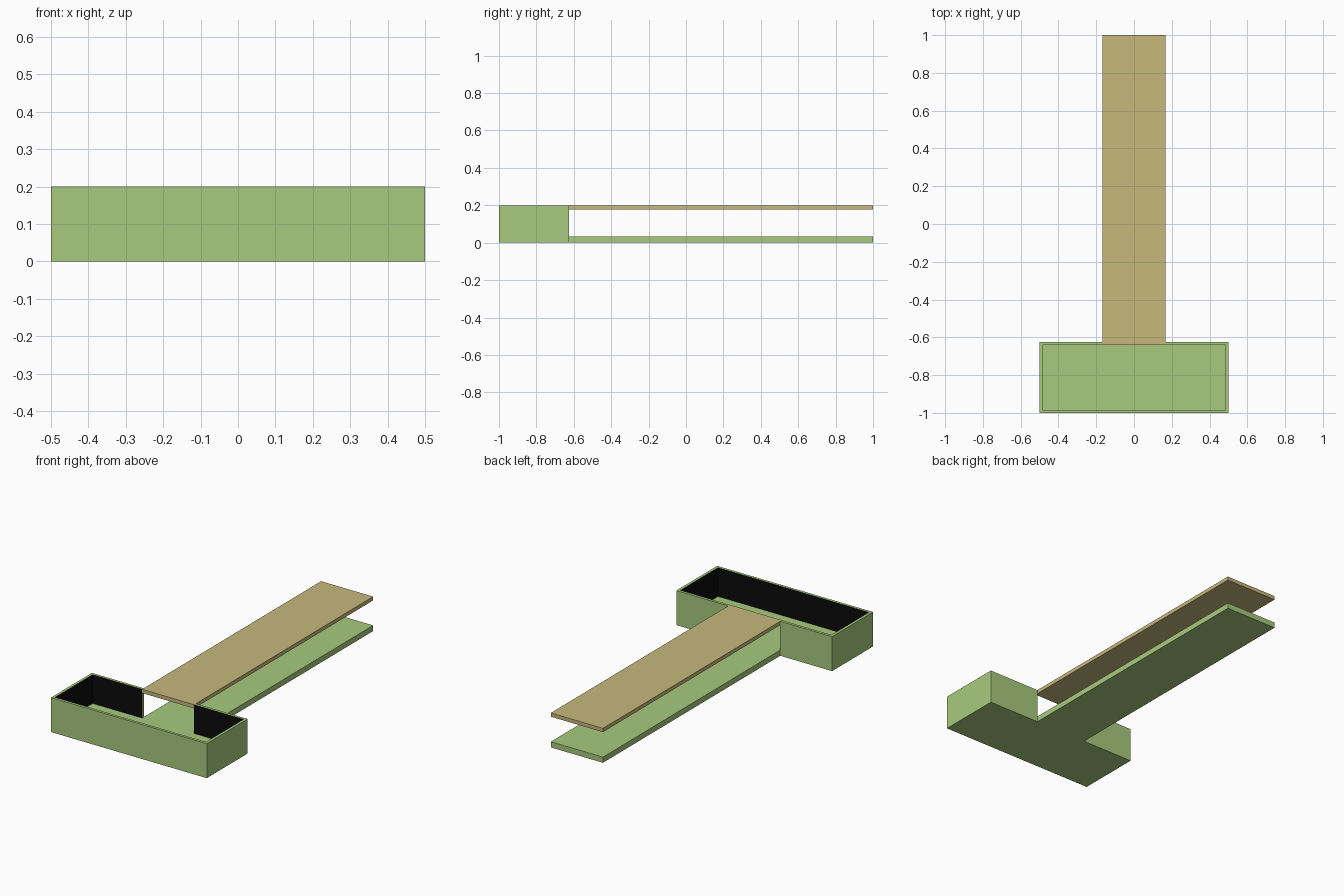
import bpy, bmesh

if "Cube" in bpy.data.objects:
    bpy.data.objects.remove(bpy.data.objects["Cube"])

W, XO, XI = 0.167, 0.5, 0.484            # half widths: stem, head outside, head inside
YF, YB, YE = -1.0, -0.625, 1.0           # head front, head back, stem end
T = XO - XI                              # wall thickness
FLOOR, LID, TOP = 0.033, 0.178, 0.2      # floor top, lid underside, full height


def material(name, rgb):
    m = bpy.data.materials.new(name)
    m.diffuse_color = (*rgb, 1)
    m.use_nodes = True
    m.node_tree.nodes["Principled BSDF"].inputs["Base Color"].default_value = m.diffuse_color
    return m


green = material("green", (0.39, 0.59, 0.21))
tan = material("tan", (0.57, 0.48, 0.20))
black = material("black", (0.003, 0.003, 0.003))


def finish(bm, name, mats):
    me = bpy.data.meshes.new(name)
    bm.to_mesh(me)
    bm.free()
    for m in mats:
        me.materials.append(m)
    ob = bpy.data.objects.new(name, me)
    bpy.context.collection.objects.link(ob)
    return ob


def cap(bm, pts, z, up=True):
    f = bm.faces.new([bm.verts.new((x, y, z)) for x, y in pts])
    f.normal_update()
    if (f.normal.z > 0) != up:
        f.normal_flip()


def walls(bm, path, z0, z1, mat=0):
    for (ax, ay), (bx, by) in zip(path, path[1:]):
        f = bm.faces.new([bm.verts.new(p) for p in
                          ((ax, ay, z0), (bx, by, z0), (bx, by, z1), (ax, ay, z1))])
        f.material_index = mat


head = [(-W, YB), (-XO, YB), (-XO, YF), (XO, YF), (XO, YB), (W, YB)]
stem = [(W, YB), (W, YE), (-W, YE), (-W, YB)]
room = [(W, YB - T), (XI, YB - T), (XI, YF + T), (-XI, YF + T), (-XI, YB - T), (-W, YB - T)]

# T-shaped floor with walls around the head and a doorway into the stem
bm = bmesh.new()
cap(bm, head + stem[1:-1], 0, up=False)          # underside
cap(bm, room + stem[::-1], FLOOR)                # floor
cap(bm, head + room, TOP)                        # wall rim
walls(bm, head, 0, TOP)                          # outer walls
walls(bm, stem, 0, FLOOR)                        # stem floor edges
walls(bm, room, FLOOR, TOP, 1)                   # dark inner walls
walls(bm, [stem[0], room[0]], FLOOR, TOP)        # doorway sides
walls(bm, [room[-1], stem[-1]], FLOOR, TOP)
bmesh.ops.remove_doubles(bm, verts=bm.verts, dist=1e-5)
finish(bm, "floor_and_walls", [green, black])

# Roof slab over the stem
bm = bmesh.new()
bmesh.ops.create_cube(bm, size=1)
y0 = YB - T
for v in bm.verts:
    v.co = (W if v.co.x > 0 else -W, YE if v.co.y > 0 else y0, TOP if v.co.z > 0 else LID)
finish(bm, "corridor_roof", [tan])
